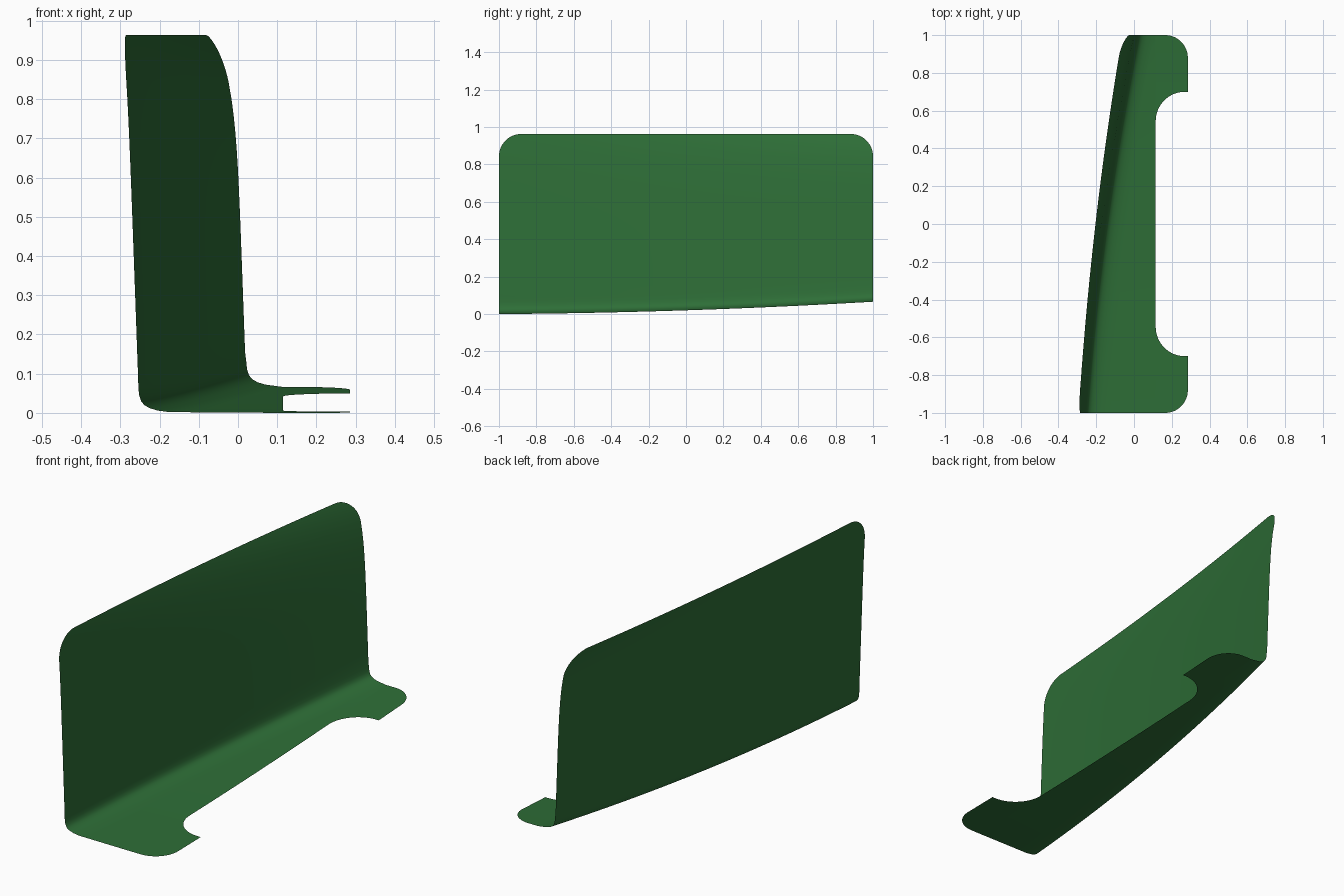
import bpy, bmesh, math

if "Cube" in bpy.data.objects:
    bpy.data.objects.remove(bpy.data.objects["Cube"])

TOP, R, EDGE, TIP = 0.963, 0.12, 0.115, 0.285


# Sheet shape: how the fold line, floor height and wall lean change along y
def fold_x(y):
    return 0.0325 * y * y + 0.1375 * y - 0.15


def floor_z(y):
    return 0.013 * y * y + 0.033 * y + 0.02


def wall_x(y, z):
    bend = 0.008 + 0.042 * ((1 + y) / 2) ** 1.5
    return fold_x(y) - 0.036 * (z - 0.1) - bend * (z / TOP) ** 8


def add_grid(bm, rows):
    prev = None
    for row in rows:
        cur = [bm.verts.new(p) for p in row]
        if prev:
            for i in range(len(cur) - 1):
                bm.faces.new((prev[i], prev[i + 1], cur[i + 1], cur[i]))
        prev = cur


N = 64
ts = [-1 + 2 * i / N for i in range(N + 1)]
arc = [math.pi / 2 * i / 14 for i in range(15)]
bm = bmesh.new()
rows = []

# Wall top with rounded corners, then straight wall down to the fold
for a in reversed(arc):
    z, half = TOP - R + R * math.sin(a), 1 - R + R * math.cos(a)
    rows.append([(wall_x(t * half, z), t * half, z) for t in ts])
for k in range(15, -1, -1):
    row = []
    for y in ts:
        low = floor_z(y) + 0.09
        z = low + (TOP - R - low) * k / 16
        row.append((wall_x(y, z), y, z))
    rows.append(row)

# Soft fold between wall and floor
for d, h in ((0.001, 0.065), (0.003, 0.045), (0.008, 0.03), (0.016, 0.02),
             (0.03, 0.012), (0.05, 0.006), (0.08, 0.002)):
    rows.append([(fold_x(y) + d, y, floor_z(y) + h) for y in ts])

# Floor strip
for k in range(1, 7):
    row = []
    for y in ts:
        start = fold_x(y) + 0.08
        row.append((start + (EDGE - start) * k / 6, y,
                    floor_z(y) + 0.002 * (1 - k / 6)))
    rows.append(row)
add_grid(bm, rows)

# Two end tabs: rounded outer corner, scooped inner corner
def tab_limits(x):
    o = max(0, x - (TIP - R))
    outer = 1 - R + math.sqrt(max(0, R * R - o * o))
    r = 0.155
    i = max(0, r - (x - EDGE))
    inner = 0.70 - r + math.sqrt(max(0, r * r - i * i))
    return inner, outer


for side in (-1, 1):
    tab = []
    for k in range(41):
        x = EDGE + (TIP - EDGE) * (1 - math.cos(math.pi * k / 40)) / 2
        lo, hi = tab_limits(x)
        ys = sorted(side * (lo + (hi - lo) * j / 14) for j in range(15))
        tab.append([(x, y, floor_z(y)) for y in ys])
    add_grid(bm, tab)

bmesh.ops.remove_doubles(bm, verts=bm.verts[:], dist=0.0002)
# Face the open side of the angle
bm.normal_update()
for f in bm.faces:
    if f.normal.x + f.normal.z < 0:
        f.normal_flip()

mesh = bpy.data.meshes.new("folded_panel")
bm.to_mesh(mesh)
bm.free()
for p in mesh.polygons:
    p.use_smooth = True

green = bpy.data.materials.new("green")
green.diffuse_color = (0.027, 0.156, 0.038, 1)
green.use_nodes = True
green.node_tree.nodes["Principled BSDF"].inputs["Base Color"].default_value = green.diffuse_color
mesh.materials.append(green)
obj = bpy.data.objects.new("folded_panel", mesh)
bpy.context.collection.objects.link(obj)
